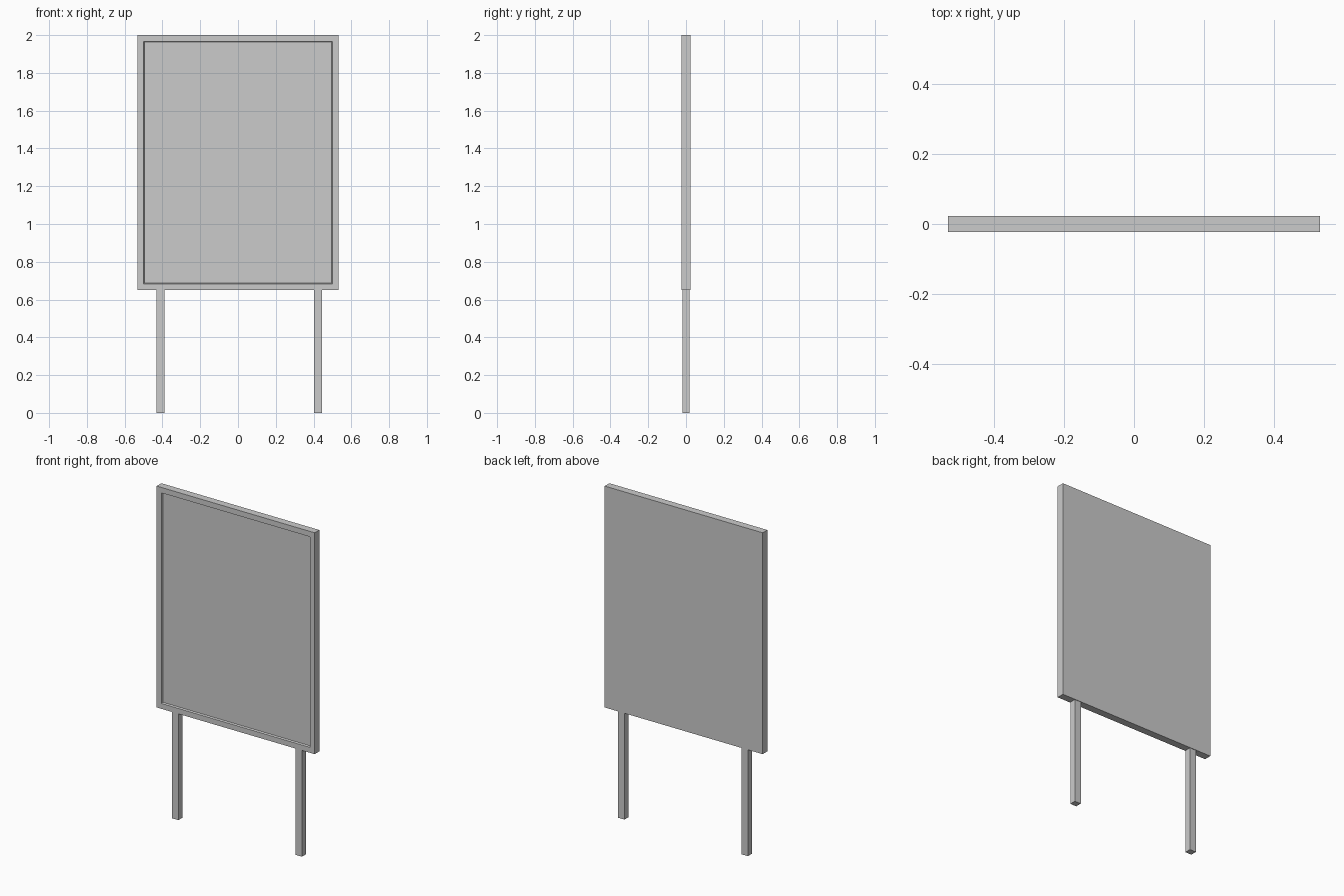
import bpy, bmesh
from mathutils import Matrix, Vector

if "Cube" in bpy.data.objects:
    bpy.data.objects.remove(bpy.data.objects["Cube"])


def box(name, lo, hi):
    lo, hi = Vector(lo), Vector(hi)
    bm = bmesh.new()
    bmesh.ops.create_cube(bm, size=1, matrix=Matrix.Translation((lo + hi) / 2)
                          @ Matrix.Diagonal((*(hi - lo), 1)))
    me = bpy.data.meshes.new(name)
    bm.to_mesh(me)
    bm.free()
    ob = bpy.data.objects.new(name, me)
    bpy.context.collection.objects.link(ob)
    return ob


# Display board with a shallow framed recess on the front
board = box("board", (-0.533, -0.0225, 0.65), (0.533, 0.0225, 2.0))
bm = bmesh.new()
bm.from_mesh(board.data)
bm.normal_update()
front = min(bm.faces, key=lambda f: f.calc_center_median().y)
bmesh.ops.inset_region(bm, faces=[front], thickness=0.033, use_even_offset=True)
bmesh.ops.inset_region(bm, faces=[front], thickness=0.004, use_even_offset=True)
bmesh.ops.translate(bm, verts=front.verts, vec=(0, 0.01, 0))
bm.to_mesh(board.data)
bm.free()

# Two square posts
for side, x in (("left", -0.41), ("right", 0.423)):
    box(side + "_post", (x - 0.0215, -0.0195, 0), (x + 0.0215, 0.0195, 0.65))
